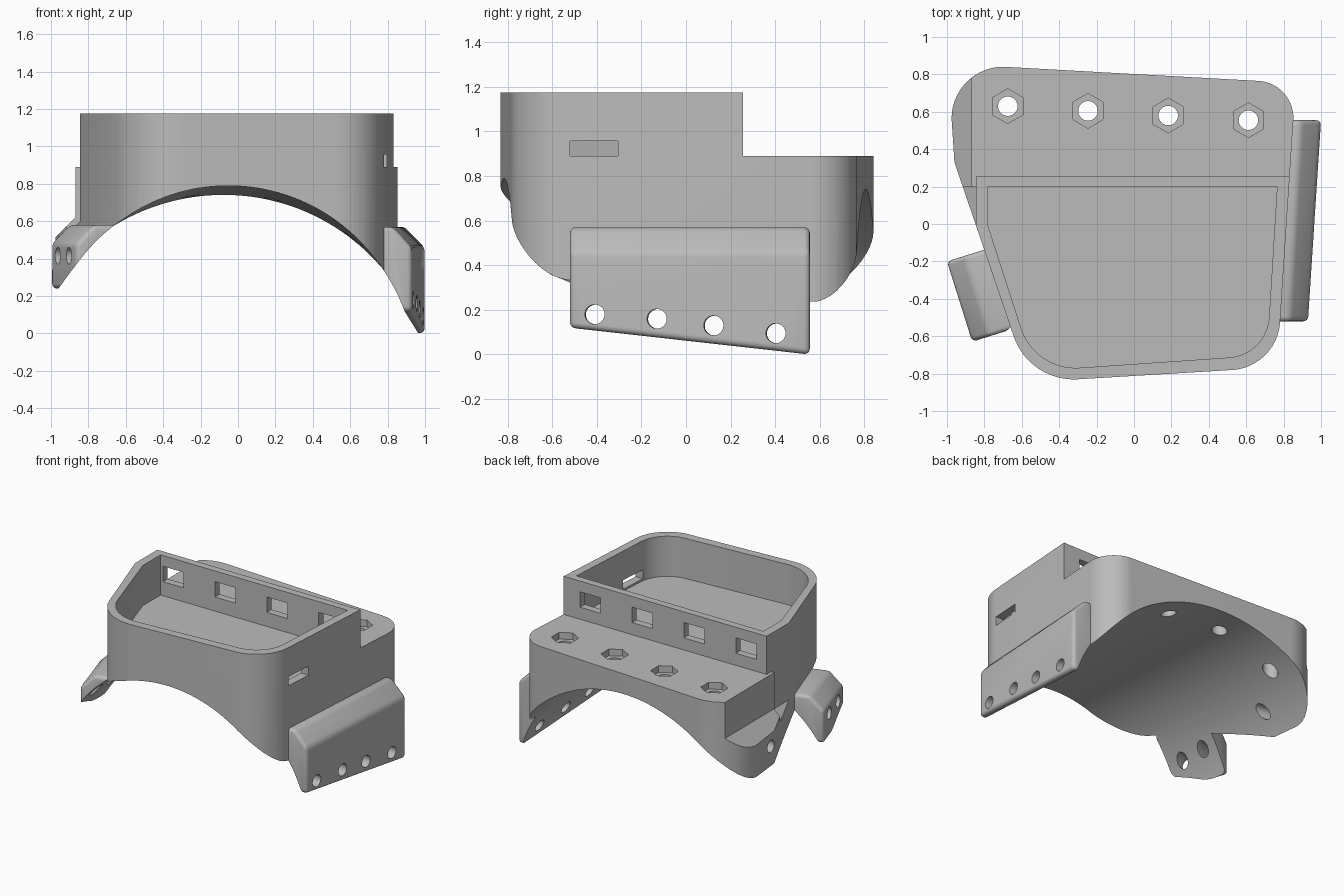
import bpy, bmesh, math
from mathutils import Vector

if "Cube" in bpy.data.objects:
    bpy.data.objects.remove(bpy.data.objects["Cube"])

grey = bpy.data.materials.new("plain grey")
grey.use_nodes = True
colour = (0.5, 0.5, 0.5, 1)
grey.diffuse_color = colour
grey.node_tree.nodes["Principled BSDF"].inputs["Base Color"].default_value = colour


def loft(name, ring_a, ring_b):
    """Solid between two matching rings of points."""
    bm = bmesh.new()
    a = [bm.verts.new(p) for p in ring_a]
    b = [bm.verts.new(p) for p in ring_b]
    bm.faces.new(a)
    bm.faces.new(b)
    for i in range(len(a)):
        j = (i + 1) % len(a)
        bm.faces.new((a[i], a[j], b[j], b[i]))
    bmesh.ops.recalc_face_normals(bm, faces=bm.faces)
    mesh = bpy.data.meshes.new(name)
    bm.to_mesh(mesh)
    bm.free()
    mesh.materials.append(grey)
    obj = bpy.data.objects.new(name, mesh)
    bpy.context.collection.objects.link(obj)
    return obj


def upright(name, outline, low, high):
    return loft(name, [(p[0], p[1], low) for p in outline],
                [(p[0], p[1], high) for p in outline])


def along_y(name, profile, front, back):
    return loft(name, [(x, front, z) for x, z in profile],
                [(x, back, z) for x, z in profile])


def box(x0, x1, y0, y1, z0, z1):
    return upright("cutter", [(x0, y0), (x1, y0), (x1, y1), (x0, y1)], z0, z1)


def rod(centre, direction, radius, half, sides=40):
    turn = Vector(direction).to_track_quat('Z', 'Y')
    rings = []
    for end in (-half, half):
        ring = []
        for i in range(sides):
            t = math.pi / 2 + math.tau * i / sides
            local = Vector((radius * math.cos(t), radius * math.sin(t), end))
            ring.append(Vector(centre) + turn @ local)
        rings.append(ring)
    return loft("cutter", *rings)


def rounded(corners, steps=14):
    """Outline from (x, y, tangent length) corners, each filleted."""
    out = []
    for i, (x, y, t) in enumerate(corners):
        p = Vector((x, y, 0))
        if t == 0:
            out.append(p)
            continue
        before = Vector((*corners[i - 1][:2], 0))
        after = Vector((*corners[(i + 1) % len(corners)][:2], 0))
        a, b = (before - p).normalized(), (after - p).normalized()
        half = a.angle(b) / 2
        centre = p + (a + b).normalized() * t / math.cos(half)
        radius = t * math.tan(half)
        v0, v1 = p + a * t - centre, p + b * t - centre
        for k in range(steps + 1):
            out.append(centre + v0.lerp(v1, k / steps).normalized() * radius)
    return out


def apply(obj, mod):
    bpy.context.view_layer.objects.active = obj
    bpy.ops.object.modifier_apply(modifier=mod.name)


def cut(obj, cutter):
    mod = obj.modifiers.new("cut", 'BOOLEAN')
    mod.operation = 'DIFFERENCE'
    mod.solver = 'EXACT'
    mod.object = cutter
    apply(obj, mod)
    bpy.data.objects.remove(cutter)


def soften(obj, width):
    mod = obj.modifiers.new("soft edges", 'BEVEL')
    mod.width = width
    mod.segments = 4
    apply(obj, mod)


def saddle():
    """Tapered round form hollowing the underside."""
    rings = []
    for y in (-1.2, 1.2):
        r, xc, zc = 1.05 + 0.083 * y, -0.065 - 0.018 * y, -0.285 - 0.113 * y
        rings.append([(xc + r * math.cos(math.tau * i / 160), y,
                       zc + r * math.sin(math.tau * i / 160)) for i in range(160)])
    return loft("cutter", *rings)


# Main body
body = upright("body", rounded([
    (-0.995, 0.857, 0.31), (0.865, 0.754, 0.2), (0.765, -0.766, 0.24),
    (-0.56, -0.846, 0.26), (-0.96, 0.33, 0)]), -0.1, 1.175)

# Low rear deck and the tray
cut(body, box(-2, 2, 0.255, 2, 0.89, 2))
cut(body, upright("cutter", rounded([
    (-0.78, 0.2, 0), (0.765, 0.2, 0), (0.71, -0.7, 0.2),
    (-0.53, -0.785, 0.24), (-0.78, -0.01, 0)]), 0.875, 2))

# Sloped shoulder on the narrow side
cut(body, along_y("cutter", [(-0.87, 0.62), (-0.87, 2), (-1.3, 2), (-1.3, 0.19)], 0.15, 2))
cut(body, along_y("cutter", [(-0.845, 0.6), (-0.845, 2), (-1.3, 2), (-1.3, 0.145)], -0.1, 0.2))
cut(body, box(-2, -0.845, 0.1, 0.3, 0.89, 2))
cut(body, saddle())

# Bolt holes with hexagonal pockets, and the windows behind them
for i in range(4):
    x, y = -0.675 + 0.429 * i, 0.63 - 0.025 * i
    cut(body, rod((x, y, 0.6), (0, 0, 1), 0.052, 0.6))
    cut(body, rod((x, y, 1.04), (0, 0, 1), 0.093, 0.2, 6))
    cut(body, box(x - 0.085, x + 0.085, 0.15, 0.3, 0.98, 1.095))

# Side slot and shoulder hole
cut(body, box(0.65, 0.95, -0.52, -0.305, 0.89, 0.957))
cut(body, rod((-0.93, 0.37, 0.43), (-1, 0.15, 0), 0.045, 0.2))

# Long side flange
front = [(0.70, 0.57), (0.83, 0.57), (0.93, 0.46), (0.93, 0.12), (0.70, 0.12)]
back = [(0.77, 0.57), (0.89, 0.57), (1.0, 0.46), (1.0, 0.0), (0.77, 0.0)]
long_flange = loft("long_flange", [(x, -0.52, z) for x, z in front],
                   [(x, 0.555, z) for x, z in back])
soften(long_flange, 0.025)
cut(long_flange, saddle())
for y, z in ((-0.41, 0.18), (-0.13, 0.16), (0.125, 0.13), (0.405, 0.095)):
    cut(long_flange, rod((0.95, y, z), (1, -0.065, 0), 0.044, 0.3))

# Short side flange, turned to follow the slanted wall
start, run, inward = Vector((-1.0, -0.2, 0)), Vector((0.3, -0.954, 0)), Vector((0.954, 0.3, 0))
section = [(0, 0.24), (0, 0.48), (0.1, 0.58), (0.28, 0.58), (0.28, 0.24)]
ends = [[start + run * s + inward * d + Vector((0, 0, z)) for d, z in section]
        for s in (0, 0.45)]
short_flange = loft("short_flange", *ends)
soften(short_flange, 0.025)
cut(short_flange, saddle())
for s in (0.12, 0.32):
    cut(short_flange, rod(start + run * s + Vector((0, 0, 0.415)), inward, 0.045, 0.3))

# Smooth the curved walls, keep the edges sharp
for obj in (body, long_flange, short_flange):
    bpy.ops.object.select_all(action='DESELECT')
    obj.select_set(True)
    bpy.context.view_layer.objects.active = obj
    bpy.ops.object.shade_smooth_by_angle(angle=math.radians(30))
